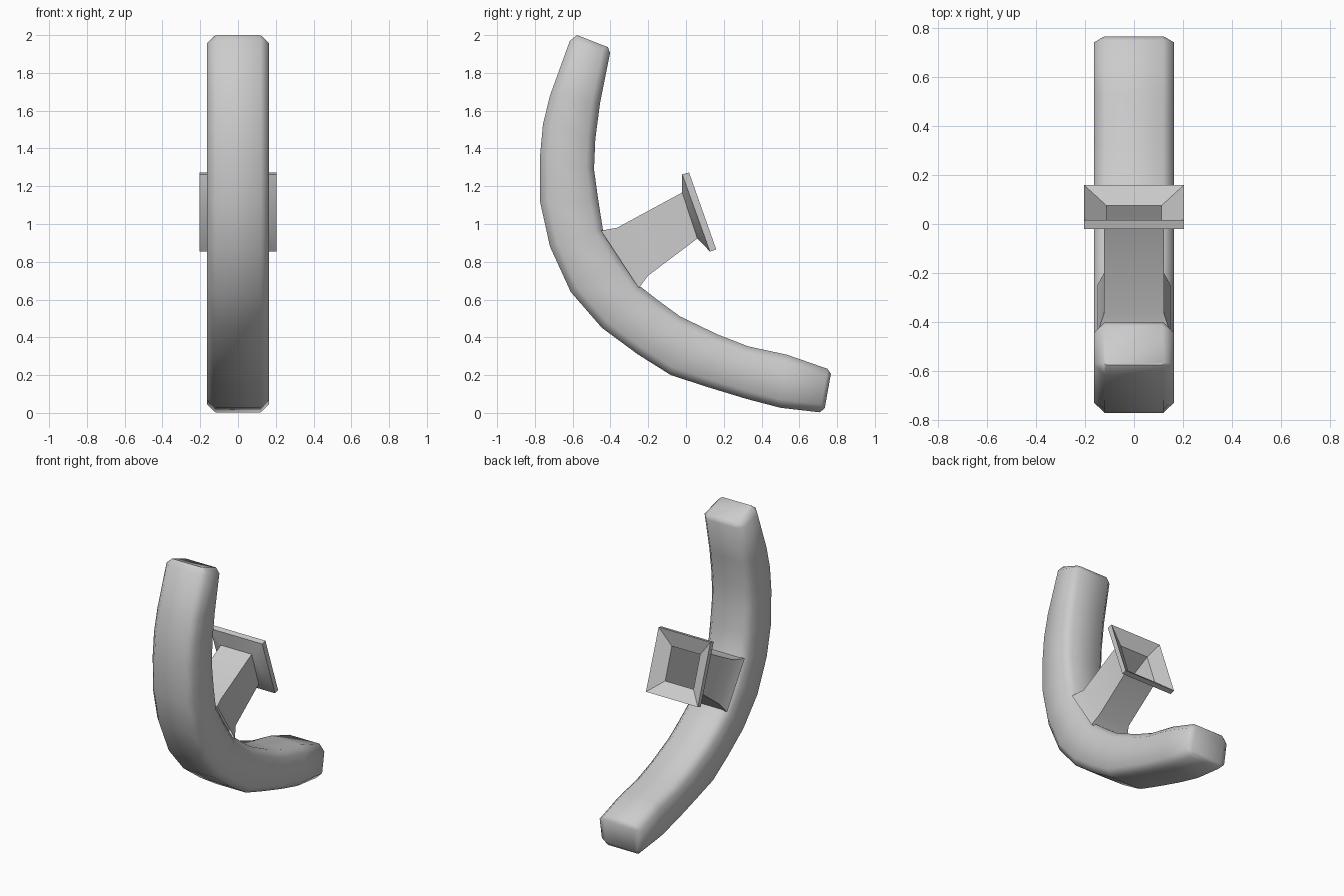
import bpy, bmesh
from mathutils import Vector

if "Cube" in bpy.data.objects:
    bpy.data.objects.remove(bpy.data.objects["Cube"])


def loft(name, rings, caps, angle):
    """Bridge successive closed rings of points into one smooth-shaded object."""
    bm = bmesh.new()
    loops = [[bm.verts.new(p) for p in ring] for ring in rings]
    n = len(loops[0])
    for a, b in zip(loops, loops[1:]):
        for i in range(n):
            j = (i + 1) % n
            bm.faces.new((a[i], a[j], b[j], b[i]))
    if caps:
        bm.faces.new(loops[0])
        bm.faces.new(loops[-1])
    bmesh.ops.recalc_face_normals(bm, faces=bm.faces)
    me = bpy.data.meshes.new(name)
    bm.to_mesh(me)
    bm.free()
    ob = bpy.data.objects.new(name, me)
    bpy.context.collection.objects.link(ob)
    bpy.ops.object.select_all(action='DESELECT')
    ob.select_set(True)
    bpy.context.view_layer.objects.active = ob
    bpy.ops.object.shade_smooth_by_angle(angle=angle)
    return ob


def section(outer, inner, w, c):
    """Chamfered rectangle spanning outer to inner (y, z), half width w."""
    o, i = Vector((0, *outer)), Vector((0, *inner))
    d = (i - o).normalized() * c
    half = [(w - c, o), (w, o + d), (w, i - d), (w - c, i)]
    pts = [Vector((x, 0, 0)) + p for x, p in half]
    return pts + [Vector((-x, 0, 0)) + p for x, p in reversed(half)]


def rect(top, bottom, w):
    """Four corners between two (y, z) points, half width w."""
    return [(w, *top), (w, *bottom), (-w, *bottom), (-w, *top)]


# Curved bar: outer and inner edge of each cross-section
stations = [
    ((-0.615, 1.97), (-0.402, 1.905)), ((-0.72, 1.68), (-0.455, 1.64)),
    ((-0.757, 1.53), (-0.48, 1.45)), ((-0.772, 1.37), (-0.487, 1.29)),
    ((-0.772, 1.115), (-0.465, 1.13)), ((-0.72, 0.88), (-0.44, 0.97)),
    ((-0.61, 0.64), (-0.345, 0.815)), ((-0.445, 0.45), (-0.243, 0.67)),
    ((-0.255, 0.31), (-0.14, 0.59)), ((-0.08, 0.20), (-0.03, 0.51)),
    ((0.12, 0.135), (0.17, 0.414)), ((0.317, 0.075), (0.33, 0.352)),
    ((0.5, 0.027), (0.534, 0.308)), ((0.71, 0.003), (0.75, 0.233)),
]
rings = [section(o, i, 0.163, 0.043) for o, i in stations]
# Narrower end rings give the bevelled ends
rings.insert(0, section((-0.577, 2.0), (-0.413, 1.936), 0.125, 0.012))
rings.append(section((0.735, 0.027), (0.767, 0.207), 0.125, 0.012))
loft("curved_bar", rings, True, 0.96)

# Hollow stem: flared foot, square tube, flange, then back down inside
loft("stem_and_flange", [
    rect((-0.45, 0.965), (-0.25, 0.66), 0.15),
    rect((-0.365, 0.98), (-0.2, 0.727), 0.122),
    rect((-0.02, 1.167), (0.06, 0.923), 0.122),
    rect((-0.02, 1.263), (0.127, 0.854), 0.205),
    rect((0.016, 1.273), (0.16, 0.865), 0.205),
    rect((0.0, 1.155), (0.075, 0.935), 0.112),
    rect((-0.37, 0.96), (-0.225, 0.73), 0.112),
    rect((-0.43, 0.93), (-0.28, 0.70), 0.112),
], False, 0.6)
